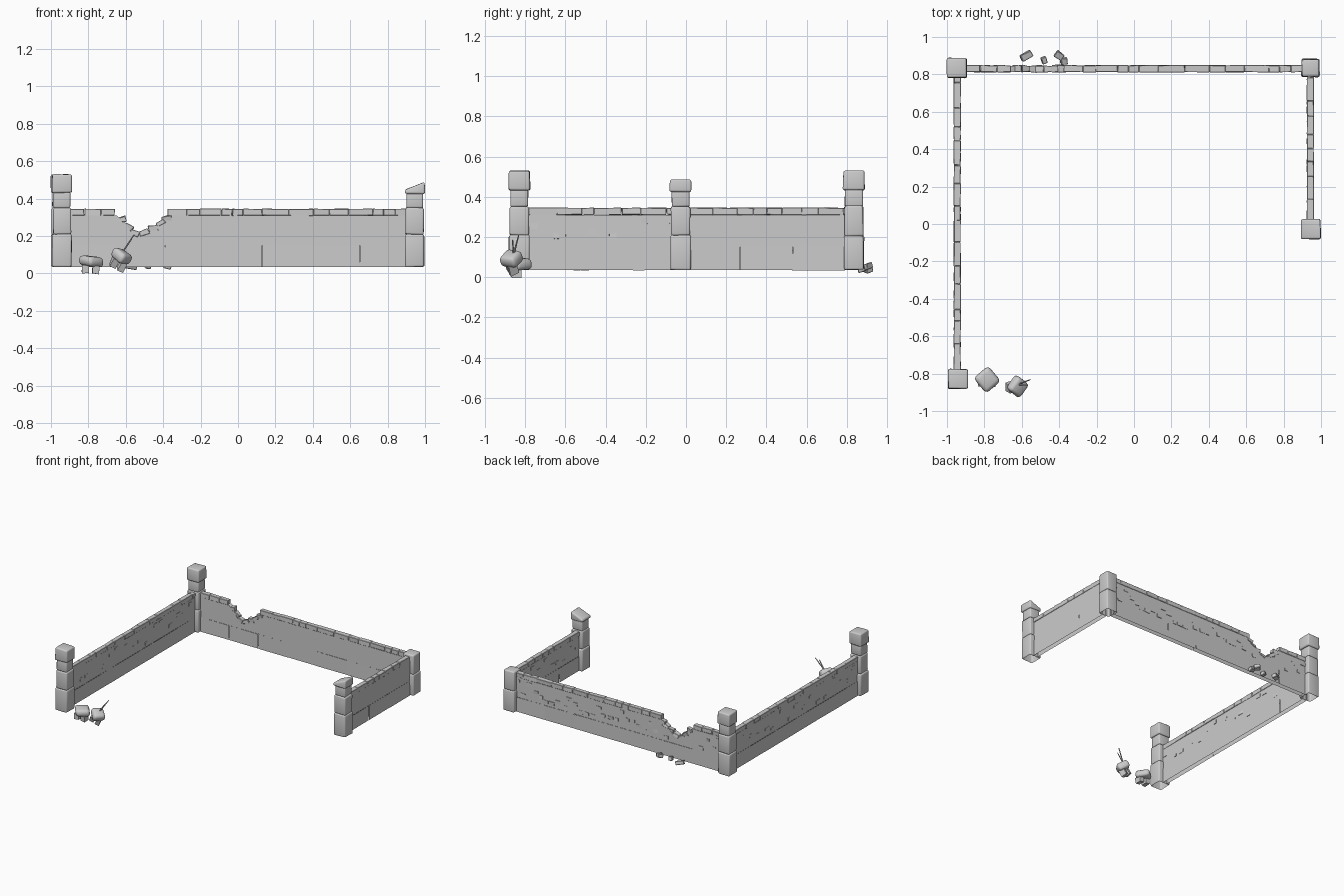
import bpy, bmesh, math, random
from mathutils import Matrix, Vector, Euler

random.seed(4)
cube = bpy.data.objects.get("Cube")
if cube:
    bpy.data.objects.remove(cube, do_unlink=True)

STONE = (0.6, 0.6, 0.6, 1)
stone = bpy.data.materials.new("pale_grey_stone")
stone.use_nodes = True
stone.diffuse_color = STONE
stone.node_tree.nodes["Principled BSDF"].inputs["Base Color"].default_value = STONE

FLOOR, COURSE, LEDGE, TOP = 0.035, 0.15, 0.31, 0.345
THICK = 0.032


def finish(name, bm, matrix=Matrix(), angle=50):
    """Turn a bmesh into a named, shaded stone object."""
    mesh = bpy.data.meshes.new(name)
    bm.to_mesh(mesh)
    bm.free()
    mesh.materials.append(stone)
    ob = bpy.data.objects.new(name, mesh)
    ob.matrix_world = matrix
    bpy.context.collection.objects.link(ob)
    bpy.ops.object.select_all(action='DESELECT')
    ob.select_set(True)
    bpy.context.view_layer.objects.active = ob
    bpy.ops.object.shade_smooth_by_angle(angle=math.radians(angle))


def block(bm, centre, size, jitter=0.0, rot=(0, 0, 0)):
    """Add one box with slightly irregular corners."""
    m = Matrix.LocRotScale(Vector(centre), Euler(rot), Vector(size))
    verts = bmesh.ops.create_cube(bm, size=1, matrix=m)["verts"]
    for v in verts:
        v.co += Vector([random.uniform(-jitter, jitter) for _ in range(3)])
    return verts


def bevel(bm, width, segments=1):
    bmesh.ops.bevel(bm, geom=list(bm.edges), offset=width, segments=segments,
                    profile=0.5, affect='EDGES')


def remove_faces(bm, test):
    bm.normal_update()
    bmesh.ops.delete(bm, geom=[f for f in bm.faces if test(f)], context='FACES')


def wall(name, start, end, matrix, breach=(), bricks=()):
    """Hollow plastered wall along local x; bricks lists (side, bricks per unit)."""
    # plastered body, its top edge cut by the breach
    outline = [(start, COURSE), (end, COURSE), (end, LEDGE), *breach, (start, LEDGE)]
    bm = bmesh.new()
    face = bm.faces.new([bm.verts.new((u, -THICK / 2, z)) for u, z in outline])
    for v in bmesh.ops.extrude_face_region(bm, geom=[face])["geom"]:
        if isinstance(v, bmesh.types.BMVert):
            v.co.y += THICK
    bmesh.ops.recalc_face_normals(bm, faces=bm.faces)
    remove_faces(bm, lambda f: f.calc_center_median().z < COURSE + 0.001)
    finish(name + "_body", bm, matrix)

    # large base blocks, open underneath and where they meet
    bm = bmesh.new()
    count = round((end - start) / 0.26)
    step = (end - start) / count
    for i in range(count):
        block(bm, (start + (i + 0.5) * step, 0, (FLOOR + COURSE) / 2),
              (step - 0.001, THICK + 0.003, COURSE - FLOOR), 0.0008)
    remove_faces(bm, lambda f: f.normal.z < -0.9 or abs(f.normal.x) > 0.9
                 or f.normal.z > 0.9)
    finish(name + "_base_blocks", bm, matrix, 1)

    # uneven coping stones, left out over the breach
    gap = (min(p[0] for p in breach), max(p[0] for p in breach)) if breach else (9, 9)
    bm = bmesh.new()
    spans = [(start, gap[0]), (gap[1], end)] if breach else [(start, end)]
    for u, stop in spans:
        while u < stop - 0.01:
            length = min(random.uniform(0.05, 0.16), stop - u)
            block(bm, (u + length / 2, 0, (LEDGE + TOP) / 2),
                  (length, THICK + 0.005, TOP - LEDGE), 0.002)
            u += length
    bevel(bm, 0.002)
    finish(name + "_coping", bm, matrix, 30)

    # bare bricks showing through the plaster, spread evenly
    bm = bmesh.new()
    for side, density in bricks:
        count = int((end - start) * density)
        for i in range(count):
            u = start + (end - start) * (i + random.uniform(0.3, 0.7)) / count
            z = random.choice((0.18, 0.205, 0.23, 0.255, 0.28))
            if not (gap[0] - 0.04 < u < gap[1] + 0.04 and z > 0.19):
                block(bm, (u, side * THICK / 2, z),
                      (random.uniform(0.025, 0.05), 0.005, 0.026), 0.002)
    finish(name + "_bare_bricks", bm, matrix)


def pillar(name, x, y, tiers, slope=0.0):
    """Stacked stone tiers (bottom, top, width); slope tilts the top face."""
    bm = bmesh.new()
    peak = max(t[1] for t in tiers)
    for low, high, width in tiers:
        for v in block(bm, (x, y, (low + high) / 2), (width, width, high - low), 0.002):
            if abs(v.co.z - peak) < 0.004:
                v.co.z += slope * (v.co.x - x - width / 2)
                v.co.xy = Vector((x, y)) + (v.co.xy - Vector((x, y))) * 0.96
    bevel(bm, 0.01, 3)
    # hollow underside
    remove_faces(bm, lambda f: f.normal.z < -0.9
                 and f.calc_center_median().z < FLOOR + 0.004)
    finish(name, bm)


# pillars
shaft = [(FLOOR, 0.21, 0.102), (0.208, 0.352, 0.096)]
tall = shaft + [(0.35, 0.437, 0.09), (0.432, 0.53, 0.108)]
broken = shaft + [(0.35, 0.437, 0.088), (0.425, 0.488, 0.108)]
pillar("front_right_pillar", -0.941, -0.829, tall)
pillar("back_right_pillar", -0.948, 0.834, tall)
pillar("broken_side_pillar", 0.945, -0.027, broken, 0.36)
pillar("low_corner_pillar", 0.943, 0.834, [(FLOOR, 0.205, 0.098), (0.203, 0.357, 0.094)])

# walls
turn = Matrix.Rotation(math.radians(90), 4, 'Z')
breach = [(-0.375, LEDGE), (-0.39, 0.28), (-0.44, 0.26), (-0.47, 0.225),
          (-0.53, 0.21), (-0.575, 0.225), (-0.6, 0.27), (-0.65, LEDGE)]
wall("back_wall", -0.91, 0.91, Matrix.Translation((0, 0.83, 0)), breach, [(1, 20)])
wall("long_side_wall", -0.79, 0.79, Matrix.Translation((-0.945, 0, 0)) @ turn,
     bricks=[(-1, 11), (1, 11)])
wall("short_side_wall", 0.01, 0.79, Matrix.Translation((0.943, 0, 0)) @ turn,
     bricks=[(1, 14)])

# loose bricks lining the breach
bm = bmesh.new()
for (u0, z0), (u1, z1) in zip(breach, breach[1:]):
    block(bm, ((u0 + u1) / 2, 0.83, (z0 + z1) / 2),
          (0.05, THICK + 0.003, 0.028), 0.005, (0, random.uniform(-0.6, 0.6), 0))
bevel(bm, 0.002)
finish("breach_bricks", bm, angle=30)

# fallen bricks behind the breach
bm = bmesh.new()
for x, y, z, length, spin in ((-0.575, 0.9, 0.042, 0.065, 0.5), (-0.48, 0.875, 0.042, 0.03, 0.3),
                              (-0.4, 0.9, 0.052, 0.045, -0.6), (-0.375, 0.872, 0.042, 0.032, 0.1)):
    block(bm, (x, y, z), (length, 0.036, 0.03), 0.003, (0.25, 0.15, spin))
bevel(bm, 0.003)
finish("fallen_bricks", bm, angle=30)


def rubble(name, location, rotation, scale=(1, 1, 1)):
    """A rounded, slightly domed lump standing on two stubby feet."""
    bm = bmesh.new()
    block(bm, (0, 0, 0.064), (0.104, 0.104, 0.054), 0.004, (0, 0, 0.7))
    bevel(bm, 0.022, 3)
    for x in (-0.027, 0.027):
        block(bm, (x, -0.012, 0.022), (0.036, 0.05, 0.044), 0.003)
    matrix = Matrix.LocRotScale(Vector(location), Euler(rotation), Vector(scale))
    finish(name, bm, matrix)


rubble("upright_lump", (-0.79, -0.83, 0.002), (0.05, 0.08, 0))
rubble("tilted_lump", (-0.655, -0.85, 0.032), (0.4, 0.4, 0.3), (0.88, 0.88, 1.1))

# thin sticks poking out of the tilted lump
bm = bmesh.new()
for tip in ((-0.555, -0.832, 0.208), (-0.568, -0.862, 0.185)):
    foot, tip = Vector((-0.62, -0.858, 0.11)), Vector(tip)
    axis = tip - foot
    m = Matrix.Translation((foot + tip) / 2) @ axis.to_track_quat('Z', 'Y').to_matrix().to_4x4()
    bmesh.ops.create_cone(bm, cap_ends=True, segments=6, radius1=0.005, radius2=0.003,
                          depth=axis.length, matrix=m)
finish("sticks", bm)
